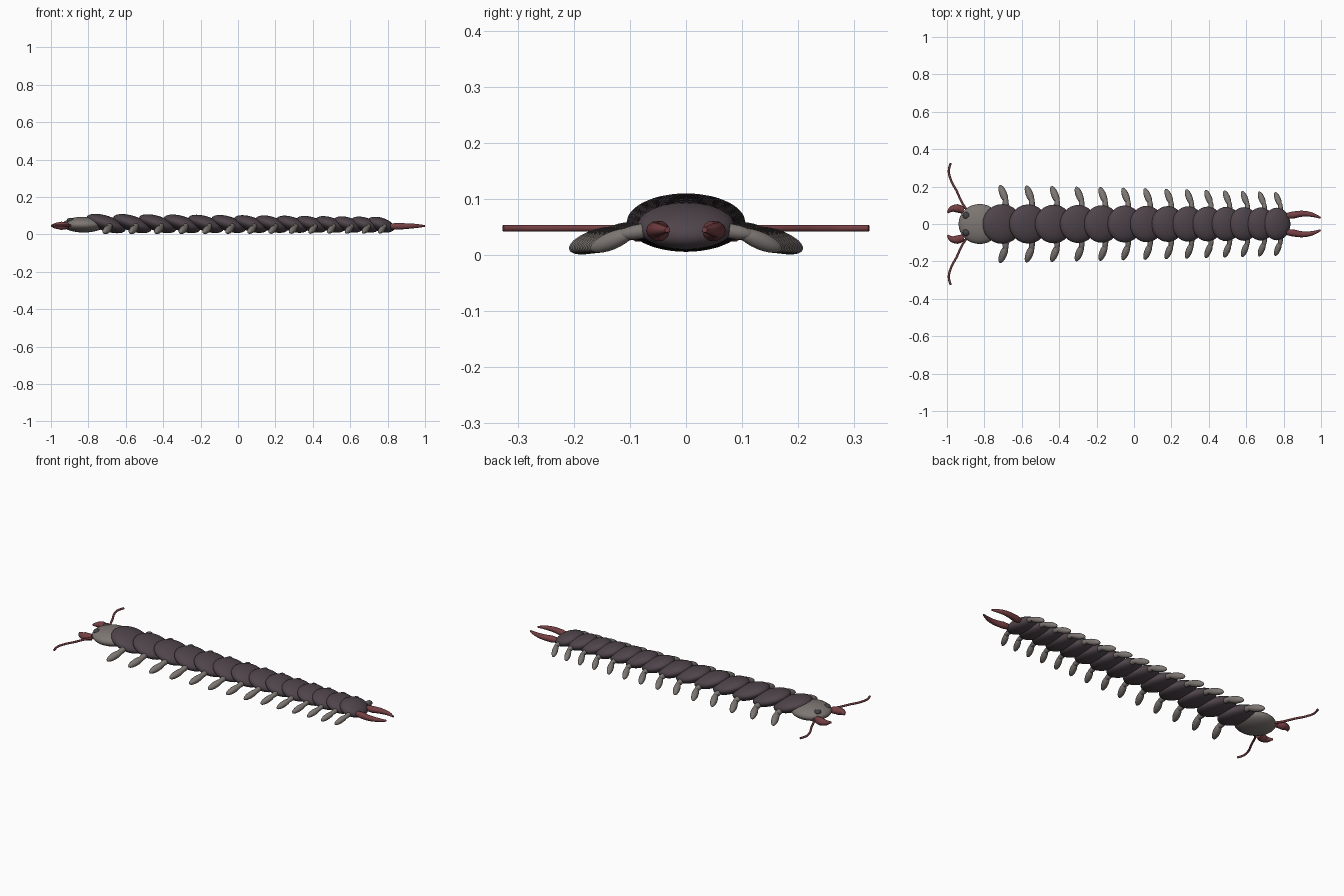
import bpy, bmesh, math
from mathutils import Vector, Matrix

if "Cube" in bpy.data.objects:
    bpy.data.objects.remove(bpy.data.objects["Cube"])


def material(name, rgb):
    m = bpy.data.materials.new(name)
    m.diffuse_color = (*rgb, 1)
    m.use_nodes = True
    m.node_tree.nodes["Principled BSDF"].inputs["Base Color"].default_value = m.diffuse_color
    return m


SHELL = material("dark shell", (0.078, 0.058, 0.069))
PALE = material("pale grey", (0.205, 0.182, 0.170))
RED = material("dull red", (0.175, 0.050, 0.057))
EYE = material("eye grey", (0.060, 0.055, 0.065))


def ellipsoid(name, centre, semi, rot, mat, u=32, v=18):
    """Smooth ellipsoid with given semi-axes and rotation matrix."""
    bm = bmesh.new()
    bmesh.ops.create_uvsphere(bm, u_segments=u, v_segments=v, radius=1)
    bm.transform(Matrix.Translation(centre) @ rot.to_4x4() @ Matrix.Diagonal((*semi, 1)))
    for f in bm.faces:
        f.smooth = True
    me = bpy.data.meshes.new(name)
    bm.to_mesh(me)
    bm.free()
    me.materials.append(mat)
    ob = bpy.data.objects.new(name, me)
    bpy.context.collection.objects.link(ob)
    return ob


def limb(name, a, b, r, mat):
    """Ellipsoid stretched from point a to point b."""
    a, b = Vector(a), Vector(b)
    rot = (b - a).to_track_quat('Z', 'Y').to_matrix()
    ellipsoid(name, (a + b) / 2, (r, r, (b - a).length / 2), rot, mat, 16, 12)


def tube(name, pts, mat):
    """Tapered tube through (x, y, z, radius) points."""
    cu = bpy.data.curves.new(name, 'CURVE')
    cu.dimensions = '3D'
    cu.bevel_depth = 1
    cu.bevel_resolution = 3
    cu.resolution_u = 8
    cu.use_fill_caps = True
    sp = cu.splines.new('BEZIER')
    sp.bezier_points.add(len(pts) - 1)
    for bp, (x, y, z, r) in zip(sp.bezier_points, pts):
        bp.co = (x, y, z)
        bp.radius = r
        bp.handle_left_type = bp.handle_right_type = 'AUTO'
    cu.materials.append(mat)
    ob = bpy.data.objects.new(name, cu)
    bpy.context.collection.objects.link(ob)
    bpy.ops.object.select_all(action='DESELECT')
    ob.select_set(True)
    bpy.context.view_layer.objects.active = ob
    bpy.ops.object.convert(target='MESH')
    bpy.ops.object.shade_smooth_by_angle(angle=math.radians(50))


IDENT = Matrix.Identity(3)
TILT = Matrix.Rotation(math.radians(18), 3, 'Y')   # front edge of plates raised

# overlapping body plates, shrinking to the rear, each with a pair of legs
N = 14
x = -0.705
for i in range(N):
    t = i / (N - 1)
    a = 0.110 - 0.035 * t
    b = 0.106 - 0.019 * t
    c = 0.0415 - 0.0045 * t
    z = 0.058 - 0.006 * t
    ellipsoid(f"body_plate_{i + 1}", (x, 0, z), (a, b, c), TILT, SHELL)
    tip = 0.208 - 0.038 * t
    k = 1 - 0.2 * t
    for s, side in ((-1, "right"), (1, "left")):
        limb(f"upper_leg_{side}_{i + 1}", (x + 0.02, s * (b - 0.04), 0.048),
             (x + 0.018, s * (b + 0.042 * k), 0.036), 0.0165 * k, PALE)
        limb(f"lower_leg_{side}_{i + 1}", (x + 0.025 * k, s * (tip - 0.096 * k), 0.042),
             (x - 0.012 * k, s * tip, 0.010), 0.020 * k, PALE)
    x += 0.140 - 0.0045 * i

# head
ellipsoid("head", (-0.825, 0, 0.052), (0.113, 0.107, 0.042), IDENT, PALE)

for s, side in ((-1, "right"), (1, "left")):
    # eyes
    ellipsoid(f"eye_{side}", (-0.897, s * 0.045, 0.076), (0.019, 0.019, 0.012),
              IDENT, EYE, 20, 12)
    # curved fangs
    tube(f"fang_{side}", [(-0.91, s * 0.072, 0.046, 0.018), (-0.945, s * 0.083, 0.046, 0.023),
                          (-0.975, s * 0.080, 0.046, 0.016),
                          (-0.997, s * 0.060, 0.046, 0.005)], RED)
    # antennae
    tube(f"antenna_{side}", [(-0.89, s * 0.07, 0.048, 0.006), (-0.92, s * 0.115, 0.048, 0.006),
                             (-0.947, s * 0.174, 0.048, 0.006), (-0.980, s * 0.238, 0.048, 0.006),
                             (-0.990, s * 0.285, 0.048, 0.006),
                             (-0.980, s * 0.326, 0.048, 0.006)], RED)
    # tail pincers
    tube(f"tail_pincer_{side}", [(0.79, s * 0.040, 0.043, 0.012), (0.85, s * 0.048, 0.043, 0.019),
                                 (0.90, s * 0.055, 0.044, 0.016), (0.95, s * 0.050, 0.045, 0.012),
                                 (0.998, s * 0.033, 0.045, 0.005)], RED)
